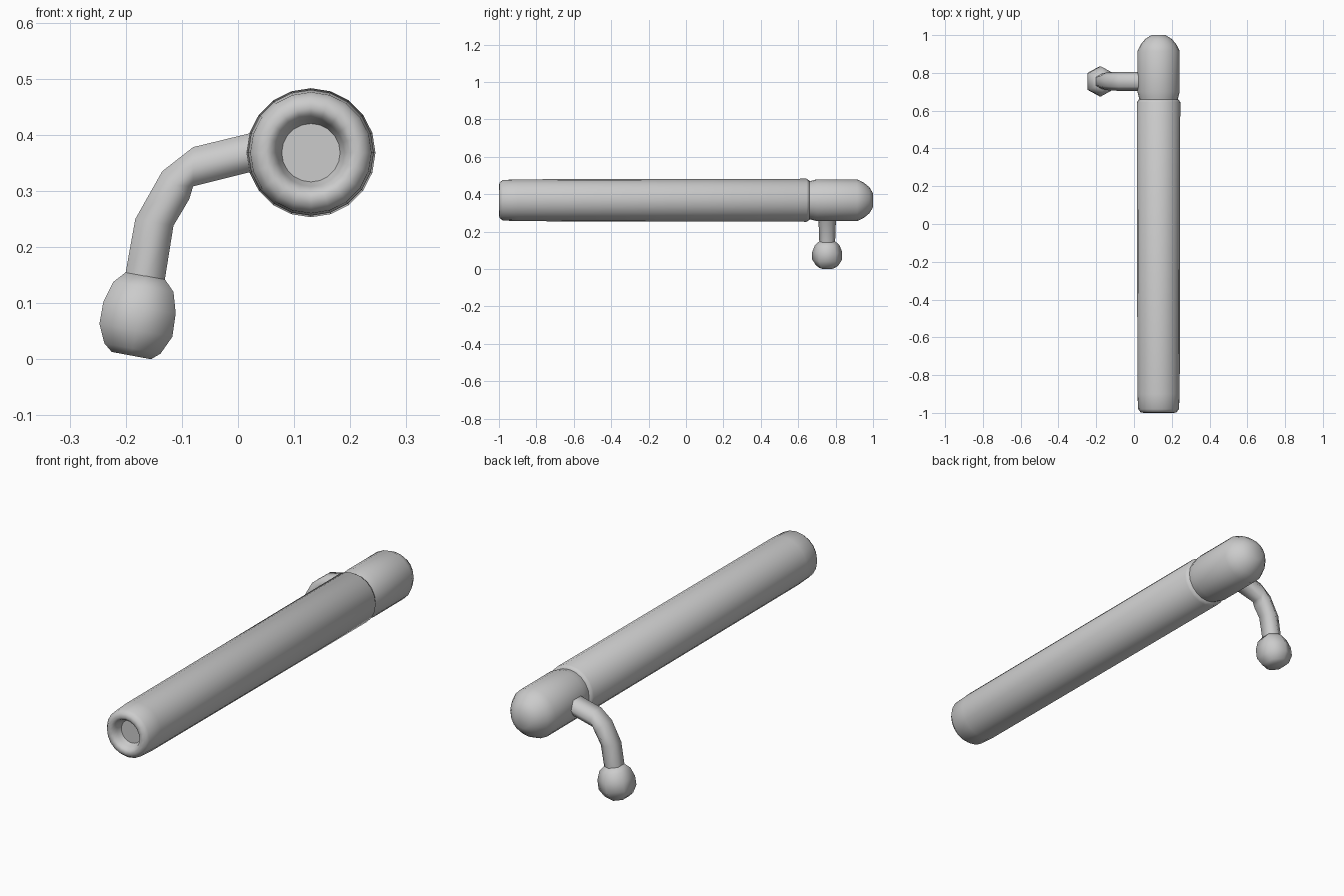
import bpy, bmesh, math
from mathutils import Vector

if "Cube" in bpy.data.objects:
    bpy.data.objects.remove(bpy.data.objects["Cube"])

CX, CZ = 0.13, 0.368      # tube axis
HY = 0.755                # handle plane


def loft(name, rings, angle):
    """Skin a list of equal-sized point rings and cap both ends."""
    bm = bmesh.new()
    loops = [[bm.verts.new(p) for p in ring] for ring in rings]
    n = len(loops[0])
    for a, b in zip(loops, loops[1:]):
        for i in range(n):
            j = (i + 1) % n
            bm.faces.new((a[i], a[j], b[j], b[i]))
    bm.faces.new(loops[0][::-1])
    bm.faces.new(loops[-1])
    bmesh.ops.recalc_face_normals(bm, faces=bm.faces[:])
    mesh = bpy.data.meshes.new(name)
    bm.to_mesh(mesh)
    bm.free()
    ob = bpy.data.objects.new(name, mesh)
    bpy.context.collection.objects.link(ob)
    bpy.ops.object.select_all(action='DESELECT')
    ob.select_set(True)
    bpy.context.view_layer.objects.active = ob
    bpy.ops.object.shade_smooth_by_angle(angle=math.radians(angle))
    return ob


def turned(name, profile, angle, sides=20):
    """Lathe (y, radius) pairs around the tube axis."""
    steps = [2 * math.pi * i / sides for i in range(sides)]
    return loft(name, [[(CX + r * math.cos(t), y, CZ + r * math.sin(t))
                        for t in steps] for y, r in profile], angle)


def hex_ring(outer, inner, ry):
    """Six-sided ring between an outer and inner (x, z) point."""
    a, b = Vector((outer[0], 0, outer[1])), Vector((inner[0], 0, inner[1]))
    mid, half, y = (a + b) / 2, (a - b) / 2, ry * 0.55
    pts = [(1, y), (0, ry), (-1, y), (-1, -y), (0, -ry), (1, -y)]
    return [mid + half * s + Vector((0, HY + d, 0)) for s, d in pts]


# Long barrel with a dished front end
turned("bolt_body", [(-0.955, 0.052), (-0.975, 0.06), (-0.995, 0.068),
                     (-1.0, 0.08), (-0.997, 0.095), (-0.98, 0.108),
                     (-0.90, 0.112), (0.645, 0.115), (0.66, 0.105),
                     (0.66, 0.09)], 60)

# Rounded rear cap, separated by a groove
turned("rear_cap", [(0.65, 0.10), (0.67, 0.104), (0.70, 0.112), (0.915, 0.112),
                    (0.95, 0.095), (0.98, 0.07), (1.0, 0.037)], 60)

# Bent handle arm
arm = [((0.06, 0.412), (0.06, 0.343), 0.05),
       ((-0.08, 0.378), (-0.08, 0.308), 0.05),
       ((-0.135, 0.335), (-0.087, 0.285), 0.049),
       ((-0.183, 0.25), (-0.115, 0.238), 0.046),
       ((-0.202, 0.145), (-0.132, 0.132), 0.042)]
loft("handle_arm", [hex_ring(*r) for r in arm], 75)

# Knob on the end of the arm
knob = [((-0.20, 0.155), (-0.13, 0.142), 0.042),
        ((-0.222, 0.138), (-0.115, 0.12), 0.065),
        ((-0.24, 0.102), (-0.111, 0.082), 0.08),
        ((-0.247, 0.063), (-0.117, 0.04), 0.08),
        ((-0.238, 0.028), (-0.138, 0.01), 0.06),
        ((-0.225, 0.013), (-0.155, 0.0), 0.042)]
loft("handle_knob", [hex_ring(*r) for r in knob], 75)
